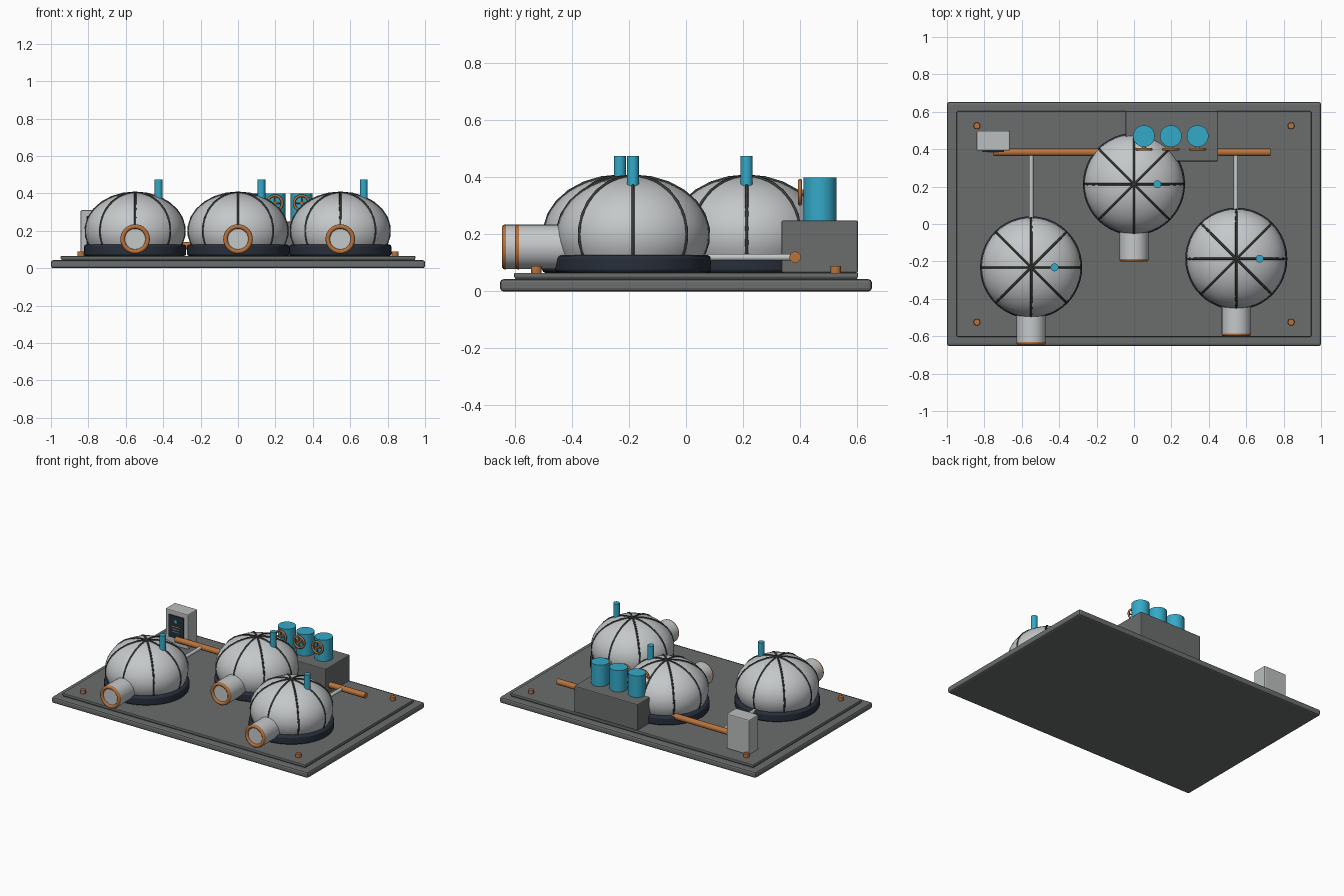
import bpy, math
from mathutils import Vector

if "Cube" in bpy.data.objects:
    bpy.data.objects.remove(bpy.data.objects["Cube"])

def material(name, r, g, b):
    m = bpy.data.materials.new(name)
    m.diffuse_color = (r, g, b, 1)
    m.use_nodes = True
    m.node_tree.nodes["Principled BSDF"].inputs["Base Color"].default_value = m.diffuse_color
    return m

SHELL = material("pale shell", 0.56, 0.58, 0.59)
DECK = material("deck grey", 0.145, 0.155, 0.152)
RIB = material("dark rib", 0.04, 0.043, 0.042)
NAVY = material("navy rubber", 0.021, 0.028, 0.043)
COPPER = material("copper", 0.48, 0.17, 0.045)
CYAN = material("cyan", 0.035, 0.40, 0.58)
PANEL = material("panel grey", 0.50, 0.52, 0.52)

def finish(name, mat, bevel=0, smooth=True):
    o = bpy.context.object
    o.name = name
    o.data.materials.append(mat)
    if smooth:
        bpy.ops.object.shade_smooth_by_angle(angle=math.radians(40))
    if bevel:
        b = o.modifiers.new("bevel", 'BEVEL')
        b.width, b.segments = bevel, 2
    return o

def box(name, mat, x, y, z, bevel=0):
    """Box from (min, max) ranges."""
    bpy.ops.mesh.primitive_cube_add(size=1, location=[(a + b) / 2 for a, b in (x, y, z)])
    o = bpy.context.object
    o.scale = [b - a for a, b in (x, y, z)]
    bpy.ops.object.transform_apply(location=False, rotation=False, scale=True)
    return finish(name, mat, bevel, False)

def rod(name, mat, p, q, r, sides=32, bevel=0):
    """Cylinder from point p to point q."""
    p, q = Vector(p), Vector(q)
    d = q - p
    bpy.ops.mesh.primitive_cylinder_add(vertices=sides, radius=r, depth=d.length, location=(p + q) / 2,
                                        rotation=d.to_track_quat('Z', 'Y').to_euler())
    return finish(name, mat, bevel)

def hoop(name, mat, loc, major, minor):
    """Torus facing the front."""
    bpy.ops.mesh.primitive_torus_add(location=loc, rotation=(math.pi / 2, 0, 0), major_radius=major,
                                     minor_radius=minor, major_segments=32, minor_segments=10)
    return finish(name, mat)

def dome_shell(name, cx, cy):
    """Squashed sphere, trimmed below the foot ring by revolving a profile."""
    rings, n = 14, 48
    verts, faces = [], []
    for i in range(rings):
        a = -0.42 + (math.pi / 2 + 0.42) * i / rings
        for j in range(n):
            t = 2 * math.pi * j / n
            verts.append((0.267 * math.cos(a) * math.cos(t), 0.267 * math.cos(a) * math.sin(t),
                          0.2 + 0.203 * math.sin(a)))
    for i in range(rings - 1):
        for j in range(n):
            k = (j + 1) % n
            faces.append((i * n + j, i * n + k, (i + 1) * n + k, (i + 1) * n + j))
    verts.append((0, 0, 0.403))
    faces += [((rings - 1) * n + j, (rings - 1) * n + (j + 1) % n, rings * n) for j in range(n)]
    me = bpy.data.meshes.new(name)
    me.from_pydata(verts, [], faces)
    o = bpy.data.objects.new(name, me)
    o.location = (cx, cy, 0)
    bpy.context.collection.objects.link(o)
    bpy.ops.object.select_all(action='DESELECT')
    o.select_set(True)
    bpy.context.view_layer.objects.active = o
    finish(name, SHELL)

def dome_ribs(name, cx, cy):
    """Four arches crossing at the crown make eight ribs."""
    cu = bpy.data.curves.new(name, 'CURVE')
    cu.dimensions = '3D'
    cu.bevel_depth, cu.bevel_resolution = 0.006, 1
    for k in range(4):
        t = k * math.pi / 4
        sp = cu.splines.new('POLY')
        sp.points.add(16)
        for i, p in enumerate(sp.points):
            a = -0.38 + (math.pi + 0.76) * i / 16
            r = 0.266 * math.cos(a)
            p.co = (r * math.cos(t), r * math.sin(t), 0.2 + 0.205 * math.sin(a), 1)
    cu.materials.append(RIB)
    o = bpy.data.objects.new(name, cu)
    o.location = (cx, cy, 0)
    bpy.context.collection.objects.link(o)

# Ground slab and raised deck
box("base_slab", DECK, (-1, 1), (-0.652, 0.652), (0, 0.043), 0.012)
box("deck_gap", RIB, (-0.945, 0.945), (-0.6, 0.6), (0.04, 0.05))
box("deck_plate", DECK, (-0.948, 0.948), (-0.603, 0.603), (0.048, 0.065), 0.004)

# Deck bolts
for sx in (-1, 1):
    for sy in (-1, 1):
        x, y = 0.84 * sx, 0.525 * sy
        rod("deck_bolt", COPPER, (x, y, 0.06), (x, y, 0.09), 0.019, 8, 0.003)

# Habitat domes with foot ring, ribs, entry tunnel and vent
for side, cx, cy in (("left", -0.55, -0.232), ("middle", 0, 0.213), ("right", 0.547, -0.186)):
    rod(side + "_foot_ring", NAVY, (cx, cy, 0.065), (cx, cy, 0.127), 0.273, 48, 0.012)
    dome_shell(side + "_dome", cx, cy)
    dome_ribs(side + "_dome_ribs", cx, cy)
    end = cy - 0.402
    rod(side + "_tunnel", SHELL, (cx, cy - 0.15, 0.156), (cx, end, 0.156), 0.078)
    hoop(side + "_tunnel_rim", COPPER, (cx, end, 0.156), 0.067, 0.012)
    rod(side + "_vent", CYAN, (cx + 0.125, cy, 0.35), (cx + 0.125, cy, 0.475), 0.021, 20)

# Main copper pipe and feeder pipes to the outer domes
rod("main_pipe", COPPER, (-0.75, 0.383, 0.12), (0.73, 0.383, 0.12), 0.02, 20)
for x, y in ((-0.55, 0), (0.545, 0.04)):
    rod("feeder_pipe", SHELL, (x, y, 0.12), (x, 0.383, 0.12), 0.012, 16)

# Tank block with three tanks and valve wheels
box("tank_block", DECK, (-0.045, 0.45), (0.335, 0.603), (0.065, 0.249), 0.006)
for x in (0.053, 0.197, 0.34):
    rod("tank", CYAN, (x, 0.47, 0.24), (x, 0.47, 0.4), 0.058)
    hoop("valve_wheel", COPPER, (x, 0.4, 0.348), 0.04, 0.007)
    rod("valve_hub", COPPER, (x, 0.393, 0.348), (x, 0.42, 0.348), 0.01, 12)
    for k in range(2):
        dx, dz = 0.04 * math.cos(k * math.pi / 2), 0.04 * math.sin(k * math.pi / 2)
        rod("valve_spoke", COPPER, (x - dx, 0.4, 0.348 - dz), (x + dx, 0.4, 0.348 + dz), 0.004, 8)

# Control cabinet with a screen, status lamp and readout bars
box("cabinet", PANEL, (-0.841, -0.665), (0.392, 0.498), (0.065, 0.311), 0.006)
box("cabinet_screen", NAVY, (-0.81, -0.696), (0.384, 0.393), (0.125, 0.28))
rod("status_lamp", CYAN, (-0.753, 0.385, 0.243), (-0.753, 0.381, 0.243), 0.012, 16)
for i, w in enumerate((0.032, 0.026, 0.03)):
    z = 0.205 - 0.018 * i
    box("readout_bar", PANEL, (-0.753 - w, -0.753 + w), (0.382, 0.385), (z - 0.002, z + 0.002))
